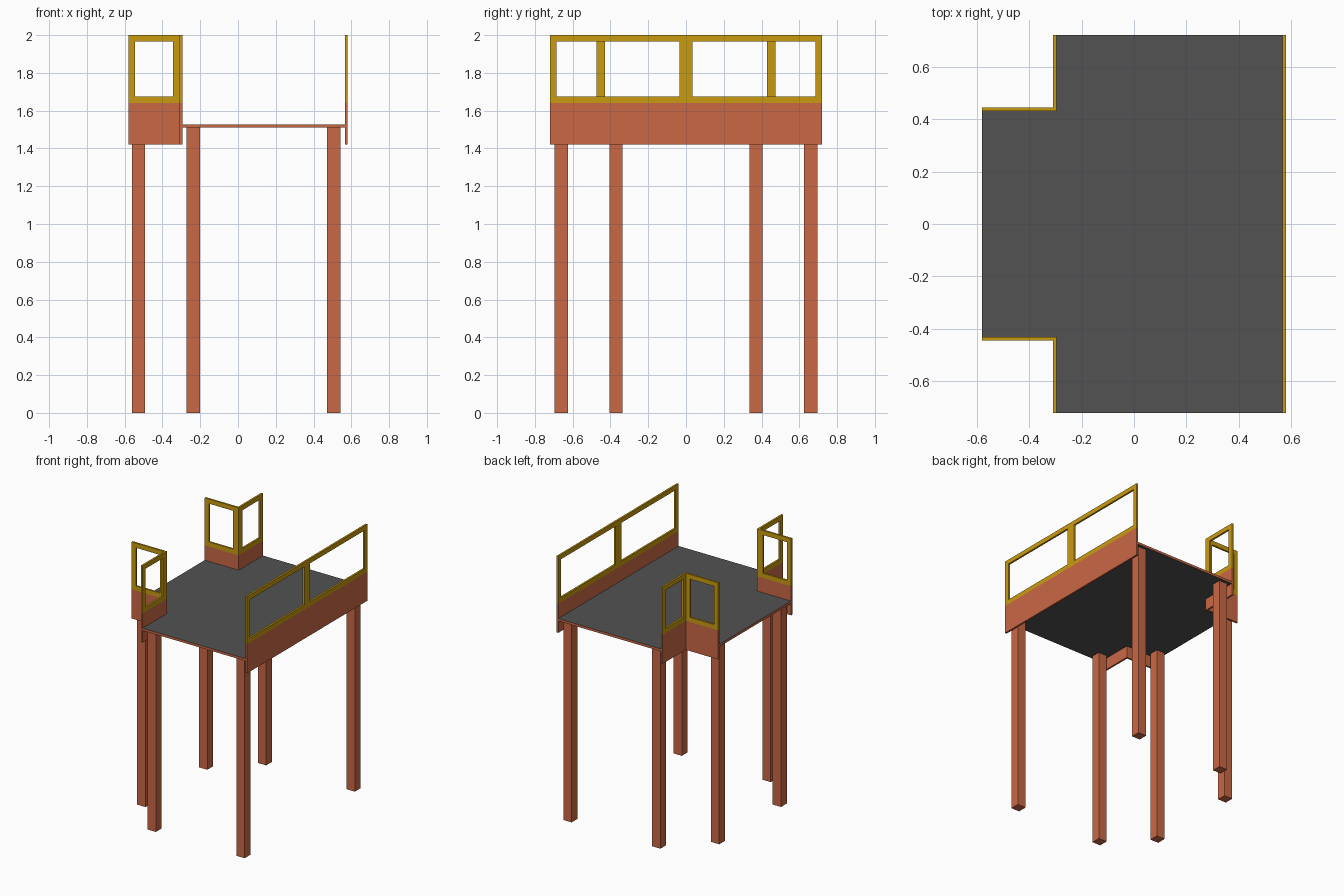
import bpy
import bmesh
from mathutils import Vector

cube = bpy.data.objects.get("Cube")
if cube:
    bpy.data.objects.remove(cube, do_unlink=True)


def material(name, rgb):
    m = bpy.data.materials.new(name)
    m.use_nodes = True
    m.diffuse_color = (*rgb, 1)
    bsdf = m.node_tree.nodes["Principled BSDF"]
    bsdf.inputs["Base Color"].default_value = (*rgb, 1)
    bsdf.inputs["Roughness"].default_value = 0.8
    return m


TERRACOTTA = material("terracotta", (0.59, 0.14, 0.06))
YELLOW = material("mustard yellow", (0.59, 0.33, 0.005))
GREY = material("dark grey", (0.085, 0.085, 0.085))

DECK_BOTTOM, DECK_TOP = 1.51, 1.528
PANEL_BOTTOM, RAIL_BOTTOM, TOP = 1.42, 1.64, 2.0
FRAME = 0.035
THICK = 0.014
HALF_X, HALF_Y = 0.58, 0.72
NECK_X, NECK_Y = -0.295, 0.43


def finish(name, bm, mats):
    bmesh.ops.recalc_face_normals(bm, faces=bm.faces)
    mesh = bpy.data.meshes.new(name)
    bm.to_mesh(mesh)
    bm.free()
    for m in mats:
        mesh.materials.append(m)
    obj = bpy.data.objects.new(name, mesh)
    bpy.context.collection.objects.link(obj)
    return obj


def extrude(bm, faces, offset):
    geom = bmesh.ops.extrude_face_region(bm, geom=faces, use_keep_orig=True)["geom"]
    verts = [v for v in geom if isinstance(v, bmesh.types.BMVert)]
    bmesh.ops.translate(bm, verts=verts, vec=offset)


def railing(name, origin, along, offset, cuts):
    """Solid panel below an open frame; cuts alternate post and window edges."""
    bm = bmesh.new()
    levels = [PANEL_BOTTOM, RAIL_BOTTOM, RAIL_BOTTOM + FRAME, TOP - FRAME, TOP]
    grid = [[bm.verts.new(Vector(origin) + Vector(along) * c + Vector((0, 0, z)))
             for c in cuts] for z in levels]
    faces = []
    for row in range(len(levels) - 1):
        for col in range(len(cuts) - 1):
            if row == 2 and col % 2:
                continue  # window opening
            faces.append(bm.faces.new((grid[row][col], grid[row][col + 1],
                                       grid[row + 1][col + 1], grid[row + 1][col])))
    extrude(bm, faces, Vector(offset))
    # terracotta panel below, yellow frame above
    for f in bm.faces:
        f.material_index = int(f.calc_center_median().z > RAIL_BOTTOM - 0.001)
    return finish(name, bm, [TERRACOTTA, YELLOW])


# Deck: T-shaped plate, grey top and underside, terracotta edge
bm = bmesh.new()
edge_x = HALF_X - THICK
half = [(edge_x, HALF_Y), (NECK_X, HALF_Y), (NECK_X, NECK_Y), (-HALF_X, NECK_Y)]
outline = half + [(x, -y) for x, y in reversed(half)]
base = bm.faces.new([bm.verts.new((x, y, DECK_BOTTOM)) for x, y in outline])
extrude(bm, [base], Vector((0, 0, DECK_TOP - DECK_BOTTOM)))
bm.normal_update()
for f in bm.faces:
    f.material_index = int(abs(f.normal.z) < 0.5)
finish("deck", bm, [GREY, TERRACOTTA])

# Long railing on the closed side
railing("long_railing", (edge_x, 0, 0), (0, 1, 0), (THICK, 0, 0),
        [-HALF_Y, -HALF_Y + FRAME, -FRAME, FRAME, HALF_Y - FRAME, HALF_Y])

# Corner railings and legs, mirrored front to back
for side, s in (("front", -1), ("back", 1)):
    wall_x = NECK_X - THICK
    railing(side + "_neck_railing", (0, s * NECK_Y, 0), (1, 0, 0), (0, s * THICK, 0),
            [-HALF_X, -HALF_X + FRAME, wall_x - FRAME, wall_x])
    railing(side + "_shoulder_railing", (wall_x, 0, 0), (0, s, 0), (THICK, 0, 0),
            [NECK_Y, NECK_Y + THICK + 0.03, HALF_Y - FRAME, HALF_Y])
    for part, x, y in (("neck", -0.527, 0.37), ("shoulder", -0.237, 0.66),
                       ("outer", 0.507, 0.66)):
        bm = bmesh.new()
        bmesh.ops.create_cube(bm, size=1)
        bmesh.ops.scale(bm, verts=bm.verts, vec=(0.07, 0.07, DECK_BOTTOM))
        bmesh.ops.translate(bm, verts=bm.verts, vec=(x, s * y, DECK_BOTTOM / 2))
        finish(f"{side}_{part}_leg", bm, [TERRACOTTA])
